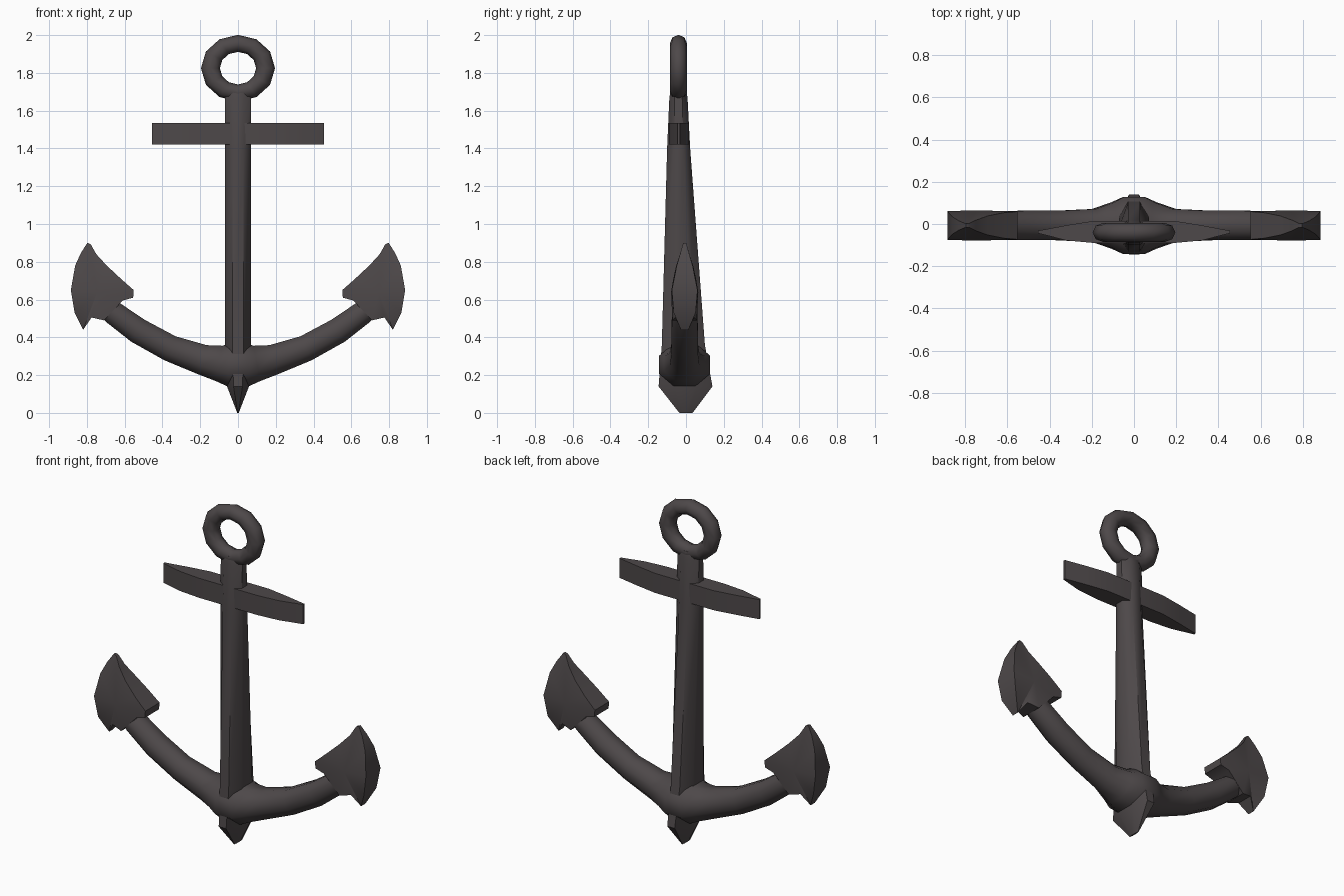
import bpy, bmesh, math
from mathutils import Vector

if "Cube" in bpy.data.objects:
    bpy.data.objects.remove(bpy.data.objects["Cube"])

iron = bpy.data.materials.new("dark_iron")
iron.diffuse_color = (0.075, 0.065, 0.067, 1)
iron.use_nodes = True
iron.node_tree.nodes["Principled BSDF"].inputs["Base Color"].default_value = iron.diffuse_color


def finish(obj, angle=35):
    obj.data.materials.append(iron)
    bpy.ops.object.select_all(action='DESELECT')
    obj.select_set(True)
    bpy.context.view_layer.objects.active = obj
    bpy.ops.object.shade_smooth_by_angle(angle=math.radians(angle))


def make_object(name, bm, angle=35):
    bmesh.ops.recalc_face_normals(bm, faces=bm.faces)
    mesh = bpy.data.meshes.new(name)
    bm.to_mesh(mesh)
    bm.free()
    obj = bpy.data.objects.new(name, mesh)
    bpy.context.collection.objects.link(obj)
    finish(obj, angle)


def loft(name, rings, angle=35):
    """Skin a row of equal-sized closed rings and cap both ends."""
    bm = bmesh.new()
    loops = [[bm.verts.new(p) for p in ring] for ring in rings]
    n = len(loops[0])
    for a, b in zip(loops, loops[1:]):
        for i in range(n):
            j = (i + 1) % n
            bm.faces.new((a[i], a[j], b[j], b[i]))
    bm.faces.new(loops[0])
    bm.faces.new(loops[-1])
    make_object(name, bm, angle)


def octagon(center, u, v):
    k = 1 / math.cos(math.pi / 8)
    angles = [math.pi / 8 + i * math.pi / 4 for i in range(8)]
    return [Vector(center) + k * (math.cos(t) * Vector(u) + math.sin(t) * Vector(v))
            for t in angles]


# Ring at the top
bpy.ops.mesh.primitive_torus_add(major_segments=12, minor_segments=8,
                                 major_radius=0.146, minor_radius=0.05)
ring = bpy.context.object
ring.name = "top_ring"
ring.rotation_euler.x = math.pi / 2
ring.scale = (1, 0.9, 0.9)
ring.location = (0, -0.04, 1.825)
finish(ring, 60)

# Tapered shank with pointed foot: z, half width, front y, back y
shank = [(0.0, 0.004, -0.035, 0.035), (0.14, 0.058, -0.145, 0.14),
         (0.36, 0.07, -0.128, 0.10), (1.4, 0.07, -0.10, 0.022),
         (1.67, 0.07, -0.088, 0.008), (1.71, 0.06, -0.08, 0.0)]
loft("shank", [octagon((0, (f + b) / 2, z), (w, 0, 0), (0, (b - f) / 2, 0))
               for z, w, f, b in shank], 40)

# Crossbar thinning to an upright edge at each end: x, front y, back y
half_bar = [(0.455, -0.044, -0.032), (0.32, -0.078, -0.006), (0.19, -0.09, 0.015)]
bar = [(-x, f, b) for x, f, b in half_bar] + half_bar[::-1]
loft("crossbar", [[(x, f, 1.42), (x, b, 1.42), (x, b, 1.535), (x, f, 1.535)]
                  for x, f, b in bar], 30)

# Curved arms through the crown: x, z, half height, half depth
half_arm = [(0.05, 0.255, 0.115, 0.135), (0.1, 0.262, 0.095, 0.11),
            (0.19, 0.282, 0.08, 0.078), (0.36, 0.342, 0.07, 0.07),
            (0.53, 0.435, 0.068, 0.07), (0.66, 0.53, 0.062, 0.066),
            (0.75, 0.61, 0.05, 0.055)]
arm = [(-x, z, h, d) for x, z, h, d in half_arm[::-1]] + half_arm
arm_rings = []
for i, (x, z, h, d) in enumerate(arm):
    p, q = arm[max(i - 1, 0)], arm[min(i + 1, len(arm) - 1)]
    t = Vector((q[0] - p[0], 0, q[1] - p[1])).normalized()
    arm_rings.append(octagon((x, -0.007, z), (-t.z * h, 0, t.x * h), (0, d, 0)))
loft("arms", arm_rings, 50)

# Flukes, thinning to the tip and heel: x, z, half depth
outline = [(0.797, 0.90, 0.008), (0.83, 0.85, 0.022), (0.862, 0.78, 0.042),
           (0.885, 0.65, 0.068), (0.865, 0.53, 0.058), (0.82, 0.44, 0.02),
           (0.775, 0.505, 0.05), (0.71, 0.49, 0.065), (0.61, 0.595, 0.068),
           (0.555, 0.61, 0.066), (0.552, 0.65, 0.066), (0.62, 0.71, 0.06),
           (0.695, 0.78, 0.045), (0.75, 0.84, 0.025), (0.78, 0.893, 0.01)]
for side, name in ((1, "right_fluke"), (-1, "left_fluke")):
    bm = bmesh.new()
    edge = {s: [bm.verts.new((side * x, -0.007 + s * d, z)) for x, z, d in outline]
            for s in (-1, 1)}
    n = len(outline)
    for s in (-1, 1):
        mid = bm.verts.new((side * 0.745, -0.007 + s * 0.072, 0.64))
        for i in range(n):
            bm.faces.new((edge[s][i], edge[s][(i + 1) % n], mid))
    for i in range(n):
        j = (i + 1) % n
        bm.faces.new((edge[-1][i], edge[-1][j], edge[1][j], edge[1][i]))
    make_object(name, bm, 40)
